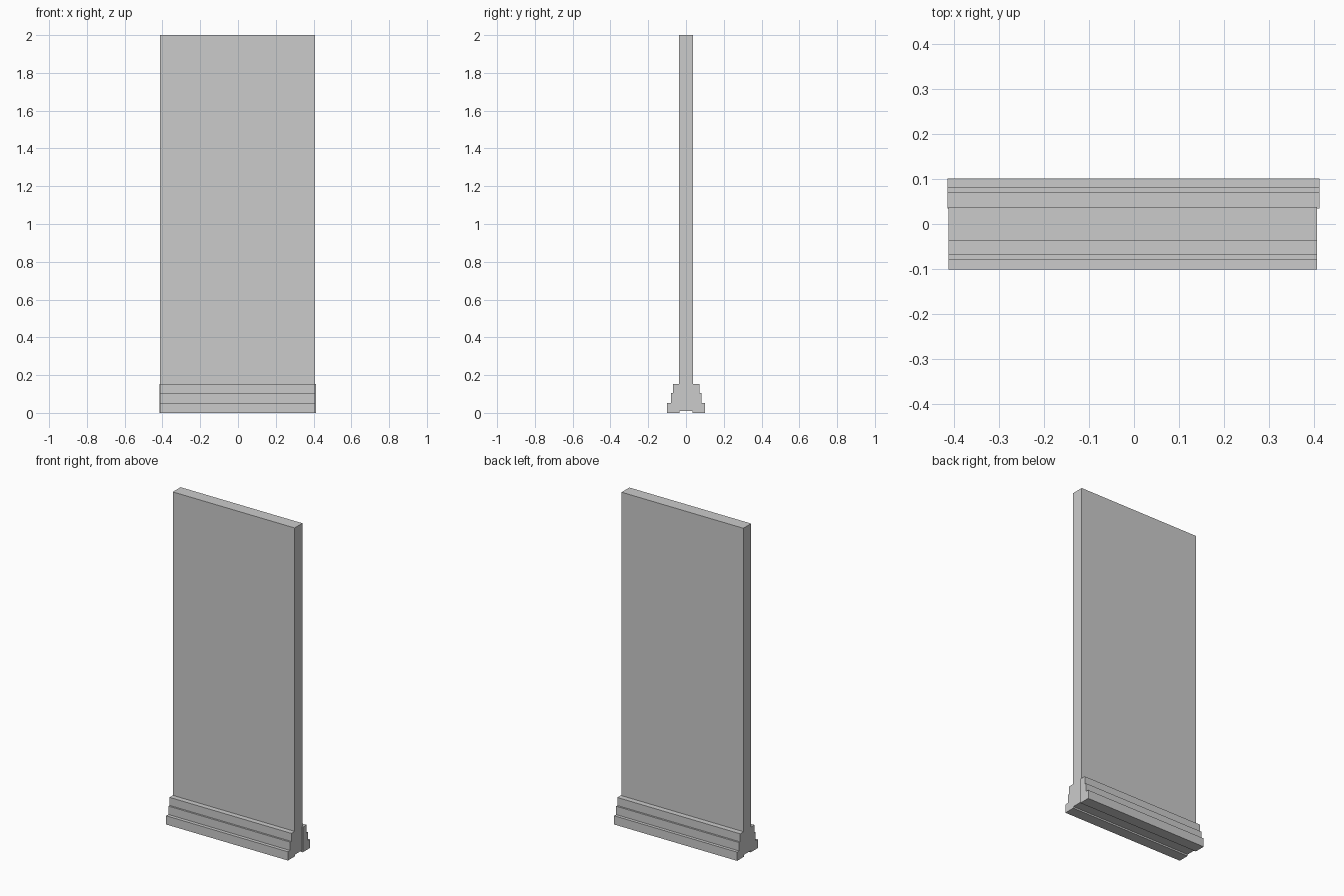
import bpy, bmesh

if "Cube" in bpy.data.objects:
    bpy.data.objects.remove(bpy.data.objects["Cube"])


def extrude_x(name, profile, x0, x1):
    """Extrude a (y, z) outline along x into a solid."""
    bm = bmesh.new()
    face = bm.faces.new([bm.verts.new((x0, y, z)) for y, z in profile])
    ext = bmesh.ops.extrude_face_region(bm, geom=[face])
    moved = [v for v in ext["geom"] if isinstance(v, bmesh.types.BMVert)]
    bmesh.ops.translate(bm, verts=moved, vec=(x1 - x0, 0, 0))
    bmesh.ops.recalc_face_normals(bm, faces=bm.faces)
    mesh = bpy.data.meshes.new(name)
    bm.to_mesh(mesh)
    bm.free()
    obj = bpy.data.objects.new(name, mesh)
    bpy.context.collection.objects.link(obj)
    return obj


def stepped(side, inner, depths):
    """Three-step skirting outline; side is -1 for front, 1 for back."""
    heights = (0.0, 0.053, 0.104, 0.153)
    pts = [(inner, 0.0)]
    for i, d in enumerate(depths):
        pts += [(d, heights[i]), (d, heights[i + 1])]
    pts.append((inner, heights[-1]))
    return [(side * y, z) for y, z in pts]


# Upright wall panel, slightly raised off the floor
extrude_x("wall_panel",
          [(-0.037, 0.01), (0.038, 0.01), (0.038, 2.0), (-0.037, 2.0)],
          -0.413, 0.407)

# Stepped skirting boards on both faces
extrude_x("front_skirting", stepped(-1, 0.034, (0.101, 0.080, 0.069)), -0.413, 0.407)
extrude_x("back_skirting", stepped(1, 0.034, (0.101, 0.082, 0.071)), -0.415, 0.413)
